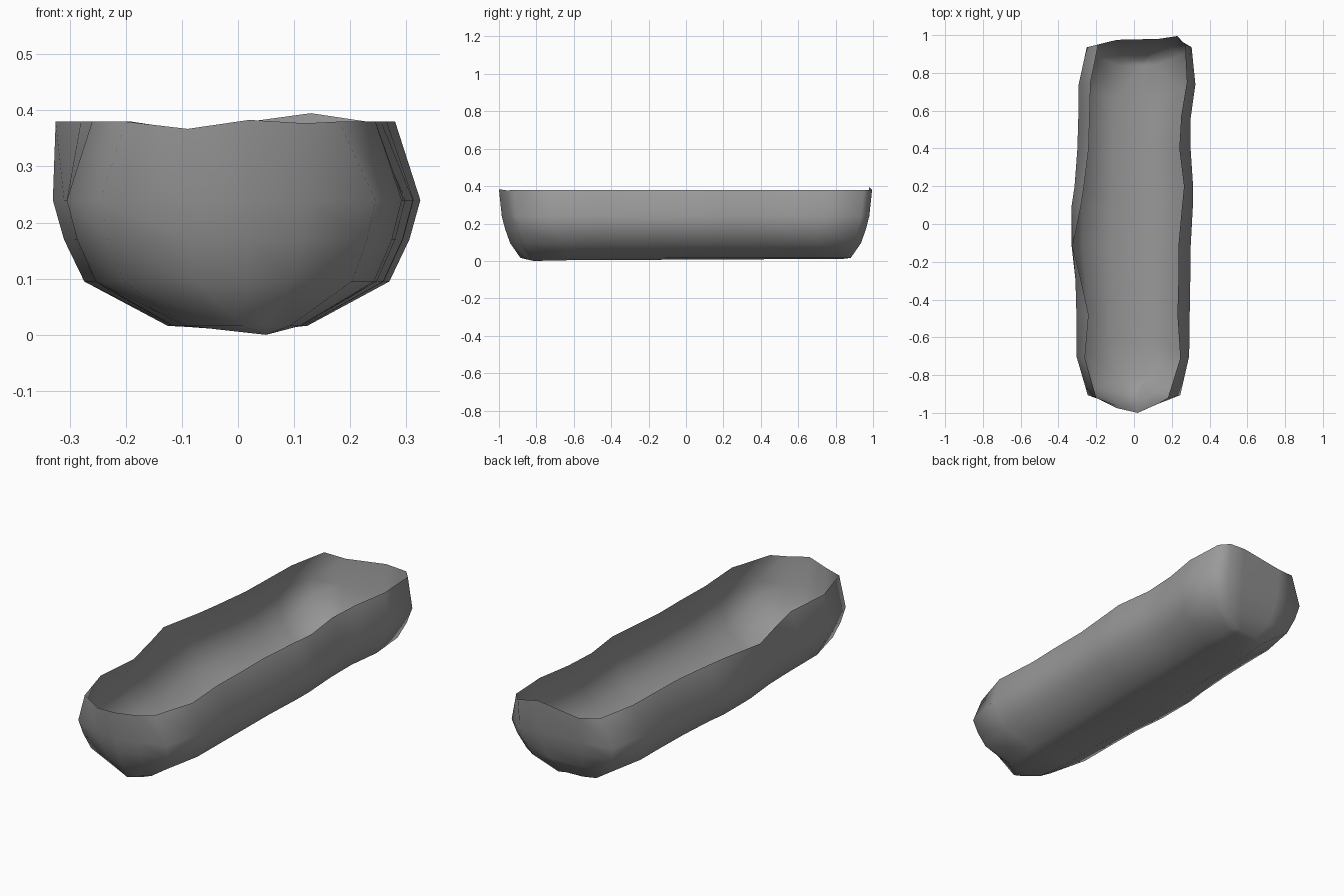
import bpy
import bmesh

cube = bpy.data.objects.get("Cube")
if cube:
    bpy.data.objects.remove(cube, do_unlink=True)

# Side stations: y, left rim x, left bulge x, right rim x, right bulge x
STATIONS = [
    (-.92, -.20, -.245, .18, .245), (-.71, -.26, -.305, .245, .292),
    (-.48, -.24, -.305, .23, .295), (-.30, -.28, -.31, .235, .298),
    (-.12, -.325, -.33, .235, .30), (.10, -.28, -.33, .255, .312),
    (.20, -.265, -.315, .265, .313), (.40, -.24, -.30, .24, .30),
    (.57, -.235, -.295, .25, .30), (.75, -.23, -.293, .28, .325),
    (.95, -.19, -.25, .27, .305),
]
# Rounded ends: x, y, rim height
FRONT = [(-.09, -.975, .367), (.02, -1.0, .383), (.12, -.955, .377)]
BACK = [(.23, .995, .38), (.13, .98, .395), (-.09, .975, .365)]

# Wall levels from the rim down: height, width factor, length factor
LEVELS = [(.38, 1, 1), (.24, 1, .985), (.17, .94, .967),
          (.095, .83, .94), (.016, .38, .885)]


def make_ring(bm, level):
    """One loop around the hull: left side, front, right side, back."""
    z, wide, long = LEVELS[level]
    rim = level == 0
    pts = [(s[1 if rim else 2] * wide, s[0] * long, z) for s in reversed(STATIONS)]
    pts += [(x * wide, y * long, h if rim else z) for x, y, h in FRONT]
    pts += [(s[3 if rim else 4] * wide, s[0] * long, z) for s in STATIONS]
    pts += [(x * wide, y * long, h if rim else z) for x, y, h in BACK]
    return [bm.verts.new(p) for p in pts]


bm = bmesh.new()
rings = [make_ring(bm, i) for i in range(len(LEVELS))]

# Walls
for upper, lower in zip(rings, rings[1:]):
    n = len(upper)
    for i in range(n):
        j = (i + 1) % n
        bm.faces.new((upper[i], lower[i], lower[j], upper[j]))

# Floor with a shallow off-centre keel
base = rings[-1]
count = len(STATIONS)
left = list(reversed(base[:count]))
right = base[count + 3:2 * count + 3]
keel = [bm.verts.new((.05, v.co.y, .003 + .008 * (v.co.y + .82) / 1.64)) for v in left]
for i in range(count - 1):
    bm.faces.new((left[i], left[i + 1], keel[i + 1], keel[i]))
    bm.faces.new((keel[i], keel[i + 1], right[i + 1], right[i]))
keel[0].co.z = 0
front_edge = [left[0]] + base[count:count + 3] + [right[0]]
back_edge = [right[-1]] + base[2 * count + 3:] + [left[-1]]
for edge, hub in ((front_edge, keel[0]), (back_edge, keel[-1])):
    for a, b in zip(edge, edge[1:]):
        bm.faces.new((hub, a, b))

# Outward normals
bmesh.ops.recalc_face_normals(bm, faces=bm.faces)
keel[4].normal_update()
if keel[4].normal.z > 0:
    bmesh.ops.reverse_faces(bm, faces=bm.faces)

mesh = bpy.data.meshes.new("trough_shell")
bm.to_mesh(mesh)
bm.free()
mesh.shade_smooth()
shell = bpy.data.objects.new("trough_shell", mesh)
bpy.context.collection.objects.link(shell)

# Plain grey
grey = bpy.data.materials.new("plain_grey")
grey.use_nodes = True
colour = (.32, .32, .32, 1)
grey.diffuse_color = colour
grey.node_tree.nodes["Principled BSDF"].inputs["Base Color"].default_value = colour
mesh.materials.append(grey)
